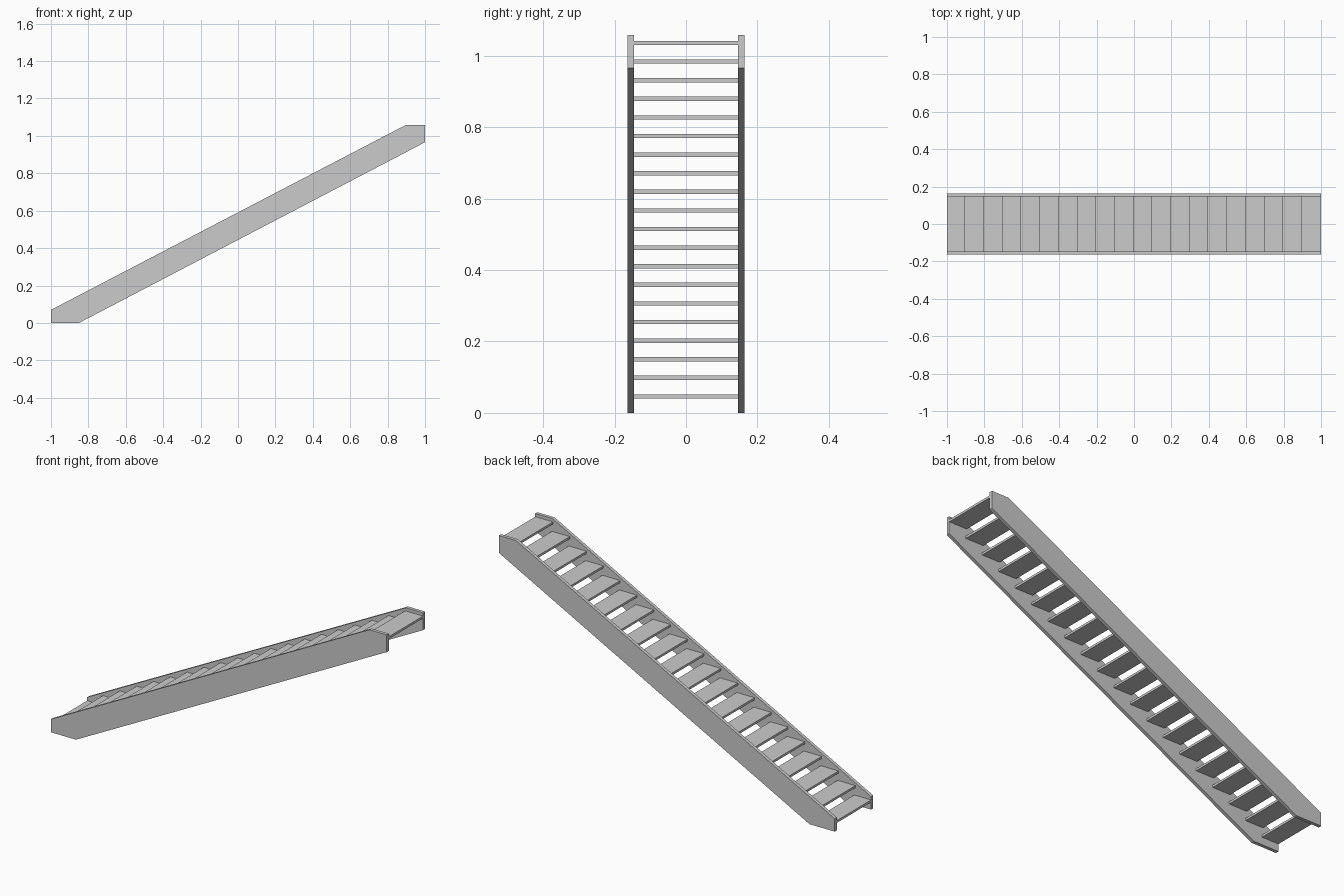
import bpy

if "Cube" in bpy.data.objects:
    bpy.data.objects.remove(bpy.data.objects["Cube"])

HALF_WIDTH = 0.164   # outer face of the stringers
INNER = 0.146        # inner face of the stringers
STEPS = 20
GOING, RISE = 0.1, 0.0521
DEPTH, THICK = 0.106, 0.012


def extrude_profile(name, profile, y0, y1):
    """Prism from an x-z outline (counter-clockwise seen from -y)."""
    n = len(profile)
    verts = [(x, y, z) for y in (y0, y1) for x, z in profile]
    faces = [tuple(range(n)), tuple(reversed(range(n, 2 * n)))]
    faces += [(i, i + n, (i + 1) % n + n, (i + 1) % n) for i in range(n)]
    mesh = bpy.data.meshes.new(name)
    mesh.from_pydata(verts, [], faces)
    mesh.update()
    obj = bpy.data.objects.new(name, mesh)
    bpy.context.collection.objects.link(obj)
    return obj


# Sloping side stringers, trimmed level and plumb at both ends
outline = [(-1, 0), (-0.85, 0), (1, 0.966), (1, 1.059), (0.898, 1.059), (-1, 0.07)]
extrude_profile("stringer_front", outline, -HALF_WIDTH, -INNER)
extrude_profile("stringer_back", outline, INNER, HALF_WIDTH)

# Open treads between the stringers, slightly overlapping in plan
for i in range(STEPS):
    x1 = -0.9 + i * GOING
    x0 = max(-1, x1 - DEPTH)
    top = 0.052 + i * RISE
    extrude_profile(f"tread_{i + 1:02d}",
                    [(x0, top - THICK), (x1, top - THICK), (x1, top), (x0, top)],
                    -INNER, INNER)
